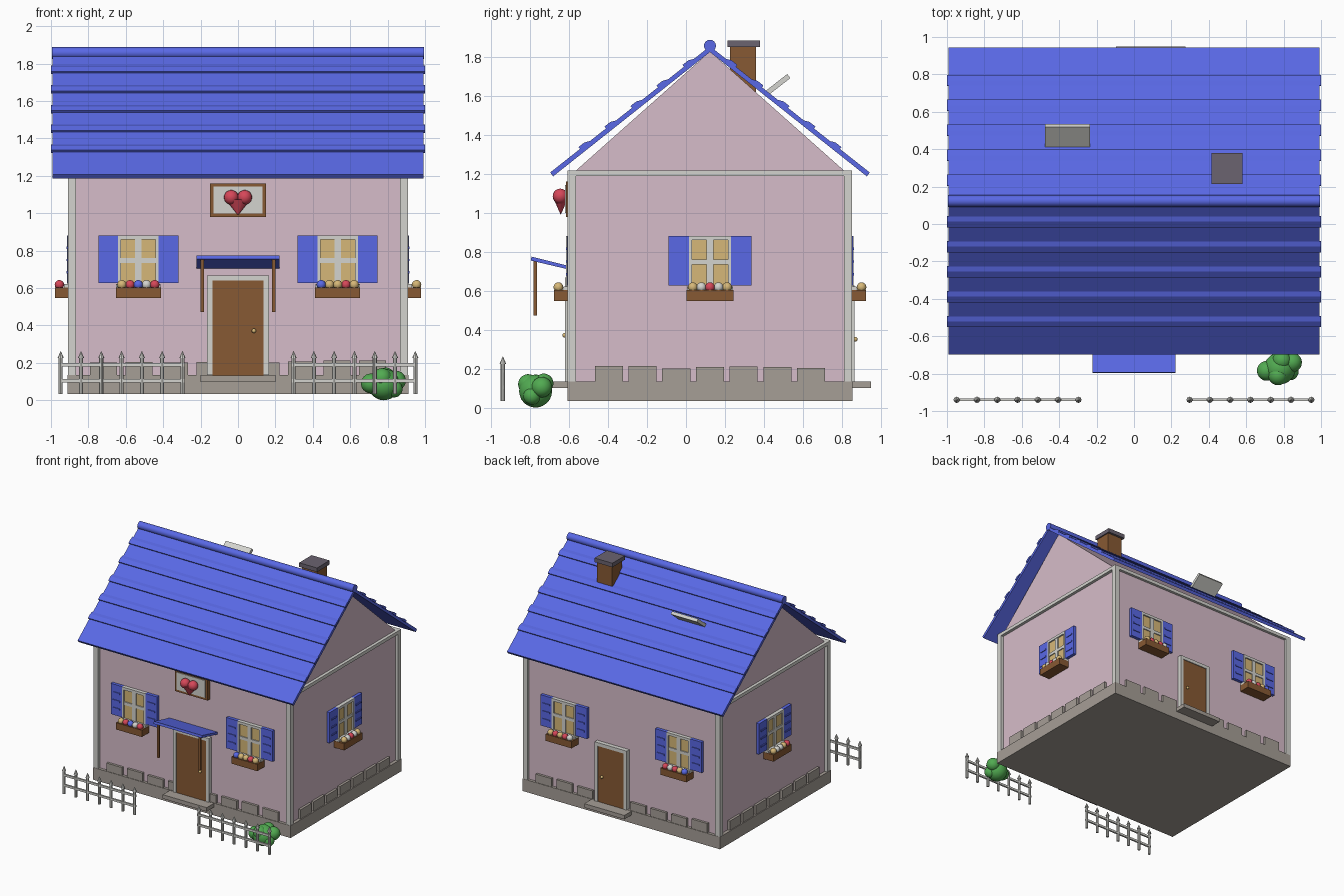
import bpy, bmesh, math, random
from mathutils import Matrix, Vector

if "Cube" in bpy.data.objects:
    bpy.data.objects.remove(bpy.data.objects["Cube"])

random.seed(4)


def srgb(c):
    return c / 12.92 if c < 0.04045 else ((c + 0.055) / 1.055) ** 2.4


COLORS = {
    "wall_pink": (0.84, 0.74, 0.79), "roof_blue": (0.35, 0.41, 0.90),
    "trim_white": (0.83, 0.83, 0.81), "stone_grey": (0.65, 0.62, 0.59),
    "wood_brown": (0.53, 0.35, 0.20), "pane_yellow": (0.84, 0.72, 0.47),
    "flower_red": (0.84, 0.28, 0.35), "leaf_green": (0.32, 0.67, 0.32),
    "cap_grey": (0.42, 0.39, 0.44)}
MATS = {}
for key, rgb in COLORS.items():
    MATS[key] = bpy.data.materials.new(key)
    MATS[key].diffuse_color = [srgb(c) for c in rgb] + [1]

PARTS = {}      # (part name, colour) -> bmesh
I = Matrix.Identity(4)


def part(name, mat):
    return PARTS.setdefault((name, mat), bmesh.new())


def box(name, mat, x, y, z, m=I):
    """Box from (min, max) pairs."""
    lo, hi = Vector((x[0], y[0], z[0])), Vector((x[1], y[1], z[1]))
    t = m @ Matrix.Translation((lo + hi) / 2) @ Matrix.Diagonal((*(hi - lo), 1))
    bmesh.ops.create_cube(part(name, mat), size=1, matrix=t)


def smooth(verts):
    for f in {f for v in verts for f in v.link_faces}:
        f.smooth = True


def ball(name, mat, c, r, m=I, u=12, v=8):
    d = bmesh.ops.create_uvsphere(part(name, mat), u_segments=u, v_segments=v, radius=r,
                                  matrix=m @ Matrix.Translation(c))
    smooth(d["verts"])


def cone(name, mat, c, r1, r2, h, n, m=I):
    return bmesh.ops.create_cone(part(name, mat), cap_ends=True, segments=n, radius1=r1, radius2=r2,
                                 depth=h, matrix=Matrix.Translation(c) @ m)["verts"]


def prism(name, mat, yz, hx):
    """Profile in the side plane, extruded across x."""
    bm = part(name, mat)
    f = bm.faces.new([bm.verts.new((-hx, y, z)) for y, z in yz])
    r = bmesh.ops.extrude_face_region(bm, geom=[f])
    bmesh.ops.translate(bm, verts=[v for v in r["geom"] if isinstance(v, bmesh.types.BMVert)],
                        vec=(2 * hx, 0, 0))


CY = 0.123                       # centre line of the house
FRONT, BACK, SIDE = CY - 0.708, CY + 0.708, 0.885


def on_wall(side, u):
    """Local frame: wall plane at y = 0, outward is -y."""
    base = {"front": (u, FRONT, 0, 0), "back": (-u, BACK, 0, 180),
            "right": (SIDE, CY + u, 0, 90), "left": (-SIDE, CY - u, 0, -90)}[side]
    return Matrix.Translation(base[:3]) @ Matrix.Rotation(math.radians(base[3]), 4, "Z")


# Foundation, walls and gables
box("foundation", "stone_grey", (-0.912, 0.912), (CY - 0.732, CY + 0.732), (0.033, 0.135))
box("walls", "wall_pink", (-SIDE, SIDE), (FRONT, BACK), (0.135, 1.215))
prism("gable", "wall_pink", [(CY - 0.69, 1.215), (CY + 0.69, 1.215), (CY, 1.828)], SIDE)

# Corner posts and top beams
for sx in (-1, 1):
    for sy in (-1, 1):
        xs, ys = sorted((sx * 0.867, sx * 0.91)), sorted((CY + sy * 0.688, CY + sy * 0.73))
        box("corner_posts", "trim_white", xs, ys, (0.135, 1.2))
    box("top_beams", "trim_white", sorted((sx * 0.87, sx * 0.91)), (CY - 0.73, CY + 0.73), (1.19, 1.218))
    box("top_beams", "trim_white", (-0.87, 0.87), sorted((CY + sx * 0.69, CY + sx * 0.73)), (1.19, 1.218))

# Foundation stones along the walls
for side, us in (("front", [s * (0.15 + 0.19 * k) for s in (-1, 1) for k in range(4)]),
                 ("back", [s * (0.15 + 0.19 * k) for s in (-1, 1) for k in range(4)]),
                 ("left", [0.173 * k for k in range(-3, 4)]),
                 ("right", [0.173 * k for k in range(-3, 4)])):
    for u in us:
        box("wall_stones", "stone_grey", (u - 0.072, u + 0.072), (-0.02, 0.01),
            (0.135, 0.205 + random.uniform(-0.005, 0.01)), on_wall(side, 0))

# Roof slabs with overlapping course edges
for s in (-1, 1):
    prism("roof", "roof_blue", [(CY, 1.855), (CY + s * 0.82, 1.207), (CY + s * 0.805, 1.187), (CY, 1.825)], 0.993)
    for k in range(1, 6):
        d = 0.1335 * k
        top = lambda t, up: (CY + s * (t + up * 0.62), 1.855 - 0.79 * t + up * 0.785)
        prism("roof_courses", "roof_blue",
              [top(d - 0.05, 0.001), top(d - 0.03, 0.012), top(d, 0.012), top(d, -0.006), top(d - 0.05, -0.006)], 0.999)
smooth(cone("roof_ridge", "roof_blue", (0, CY, 1.857), 0.031, 0.031, 1.99, 16, Matrix.Rotation(math.pi / 2, 4, "Y")))

# Chimney and raised roof hatch
box("chimney", "wood_brown", (0.43, 0.57), (0.227, 0.36), (1.56, 1.86))
box("chimney_cap", "cap_grey", (0.415, 0.58), (0.214, 0.379), (1.85, 1.884))
tilt = Matrix.Translation((-0.355, 0.474, 1.66)) @ Matrix.Rotation(math.radians(38), 4, "X")
box("roof_hatch", "trim_white", (-0.12, 0.12), (-0.068, 0.068), (-0.013, 0.013), tilt)


# Windows with shutters and flower boxes
def window(side, u, flowers):
    m = on_wall(side, u)
    box("window_panes", "pane_yellow", (-0.095, 0.095), (-0.018, 0.01), (0.62, 0.865), m)
    for s in (-1, 1):
        box("window_frames", "trim_white", sorted((s * 0.092, s * 0.108)), (-0.03, 0.01), (0.61, 0.882), m)
        box("shutters", "roof_blue", sorted((s * 0.108, s * 0.214)), (-0.026, 0.01), (0.626, 0.882), m)
        for z in (0.685, 0.75, 0.815):
            box("shutter_slats", "roof_blue", sorted((s * 0.128, s * 0.194)), (-0.032, 0), (z - 0.006, z + 0.006), m)
    box("window_frames", "trim_white", (-0.108, 0.108), (-0.03, 0.01), (0.86, 0.882), m)
    box("window_frames", "trim_white", (-0.017, 0.017), (-0.026, 0.01), (0.62, 0.87), m)
    box("window_frames", "trim_white", (-0.095, 0.095), (-0.026, 0.01), (0.735, 0.76), m)
    box("window_sills", "trim_white", (-0.118, 0.118), (-0.045, 0.01), (0.603, 0.622), m)
    box("flower_boxes", "wood_brown", (-0.12, 0.12), (-0.093, 0), (0.548, 0.604), m)
    names = {"r": "flower_red", "y": "pane_yellow", "w": "trim_white", "b": "roof_blue"}
    for k, f in enumerate(flowers):
        ball("flowers", names[f], ((k - 2) * 0.044, -0.07, 0.618), 0.025, m)


for side, u, flowers in (("front", -0.533, "yrbwr"), ("front", 0.533, "byyry"), ("right", 0, "ywrwy"),
                         ("left", 0, "ywwyr"), ("back", -0.53, "yryrw"), ("back", 0.53, "rwryb")):
    window(side, u, flowers)


# Doors with frames, knobs and steps
def door(side, u, w, top, step, knob_u):
    m = on_wall(side, u)
    for s in (-1, 1):
        box("door_frames", "trim_white", sorted((s * w, s * (w + 0.028))), (-0.035, 0.01), (0.135, top + 0.028), m)
    box("door_frames", "trim_white", (-w, w), (-0.035, 0.01), (top, top + 0.028), m)
    box("doors", "wood_brown", (-w, w), (-0.028, 0.01), (0.13, top), m)
    box("door_steps", "stone_grey", (-step, step), (-0.118, 0), (0.1, 0.133), m)
    ball("door_knobs", "pane_yellow", (knob_u, -0.038, 0.51 * top + 0.045), 0.012, m)


door("front", 0, 0.137, 0.64, 0.203, 0.085)
door("back", -0.09, 0.12, 0.60, 0.185, -0.08)

# Door canopy, rising outward, with hanging brackets
prism("door_canopy", "roof_blue", [(-0.797, 0.755), (-0.793, 0.775), (-0.58, 0.722), (-0.58, 0.704)], 0.222)
for s in (-1, 1):
    box("canopy_brackets", "wood_brown", sorted((s * 0.182, s * 0.2)), (-0.782, -0.766), (0.473, 0.76))

# Heart sign above the door
box("sign_frame", "wood_brown", (-0.15, 0.15), (-0.616, FRONT), (0.979, 1.16))
box("sign_board", "trim_white", (-0.132, 0.132), (-0.622, -0.61), (0.998, 1.143))
for s in (-1, 1):
    ball("heart", "flower_red", (s * 0.036, -0.645, 1.085), 0.039, u=16, v=10)
smooth(cone("heart", "flower_red", (0, -0.643, 1.033), 0.002, 0.068, 0.082, 16, Matrix.Diagonal((1, 0.55, 1, 1))))

# Picket fence, two runs
FY = -0.94
for s in (-1, 1):
    for k in range(7):
        x = s * (0.297 + 0.1085 * k)
        cone("fence_pickets", "trim_white", (x, FY, 0.133), 0.011, 0.011, 0.2, 8)
        cone("fence_tips", "trim_white", (x, FY, 0.245), 0.017, 0.0, 0.04, 8)
    for z in (0.105, 0.19):
        box("fence_rails", "trim_white", sorted((s * 0.285, s * 0.958)), (FY - 0.007, FY + 0.007), (z - 0.009, z + 0.009))

# Bush
for x, y, z, r in ((0.78, -0.772, 0.085, 0.085), (0.71, -0.785, 0.09, 0.053), (0.845, -0.74, 0.105, 0.053),
                   (0.79, -0.73, 0.125, 0.05), (0.77, -0.81, 0.12, 0.052), (0.835, -0.79, 0.06, 0.045)):
    d = bmesh.ops.create_icosphere(part("bush", "leaf_green"), subdivisions=3, radius=r,
                                   matrix=Matrix.Translation((x, y, z)))
    smooth(d["verts"])

# Turn every collected part into an object
for (name, mat), bm in PARTS.items():
    bmesh.ops.recalc_face_normals(bm, faces=bm.faces)
    for e in bm.edges:
        if len(e.link_faces) == 2 and e.calc_face_angle(0) > math.radians(50):
            e.smooth = False
    mesh = bpy.data.meshes.new(name)
    bm.to_mesh(mesh)
    bm.free()
    mesh.materials.append(MATS[mat])
    bpy.context.collection.objects.link(bpy.data.objects.new(name, mesh))

for m in bpy.data.materials:
    if m.users and not m.is_grease_pencil:
        m.use_nodes = True
        m.node_tree.nodes["Principled BSDF"].inputs["Base Color"].default_value = m.diffuse_color
